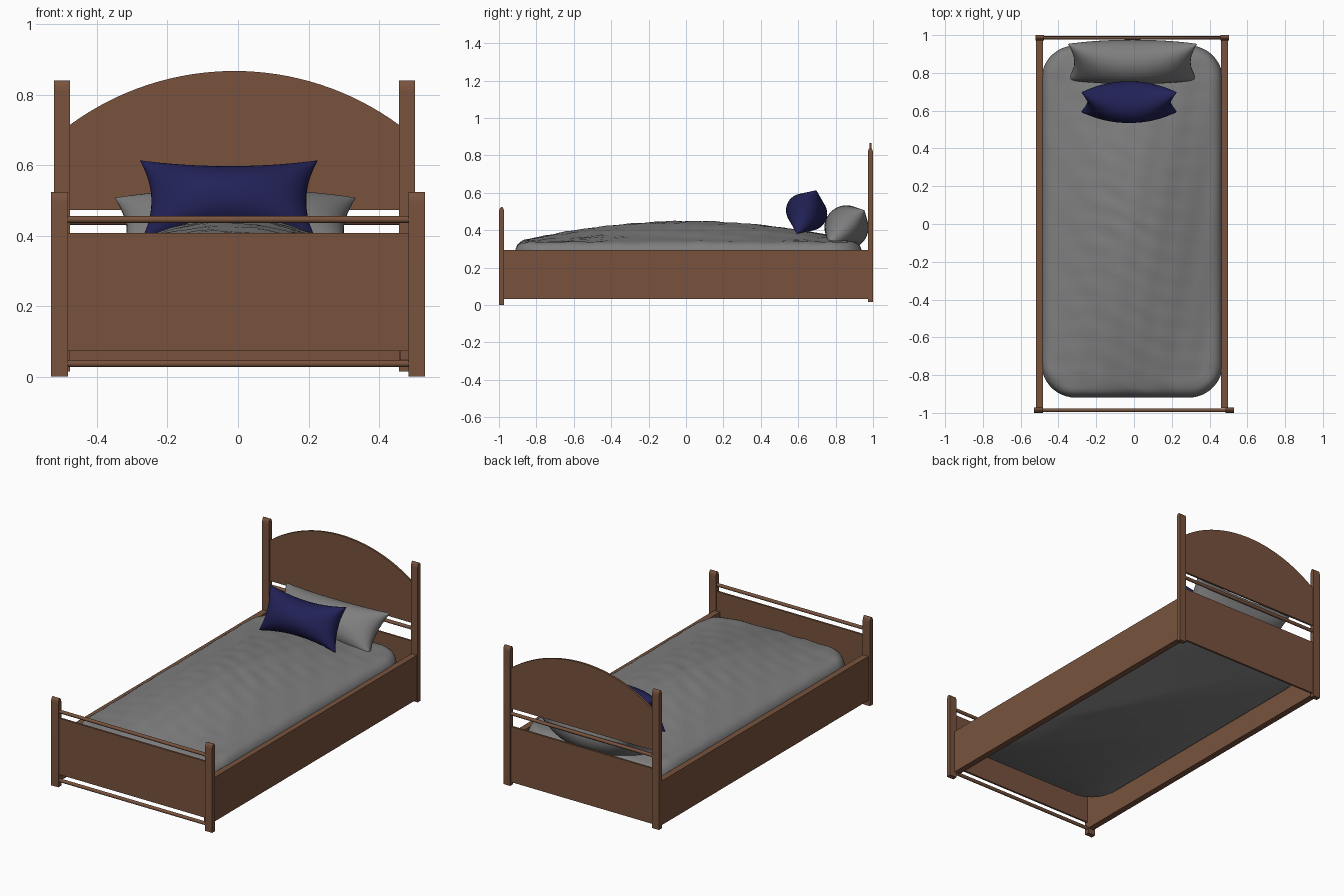
import bpy, bmesh, math
from mathutils import Matrix, Vector

if "Cube" in bpy.data.objects:
    bpy.data.objects.remove(bpy.data.objects["Cube"])


def material(name, rgb):
    m = bpy.data.materials.new(name)
    m.diffuse_color = (*rgb, 1)
    m.use_nodes = True
    m.node_tree.nodes["Principled BSDF"].inputs["Base Color"].default_value = m.diffuse_color
    return m


WOOD = material("brown wood", (0.188, 0.086, 0.047))
GREY = material("grey cloth", (0.21, 0.21, 0.21))
NAVY = material("navy cloth", (0.016, 0.016, 0.098))


def finish(name, bm, mat, angle=None):
    bmesh.ops.recalc_face_normals(bm, faces=bm.faces[:])
    me = bpy.data.meshes.new(name)
    bm.to_mesh(me)
    bm.free()
    me.materials.append(mat)
    ob = bpy.data.objects.new(name, me)
    bpy.context.collection.objects.link(ob)
    if angle:
        bpy.ops.object.select_all(action='DESELECT')
        ob.select_set(True)
        bpy.context.view_layer.objects.active = ob
        bpy.ops.object.shade_smooth_by_angle(angle=math.radians(angle))
    return ob


def prism(name, pts, offset, mat=WOOD, angle=30):
    """Extrude a planar outline by an offset vector."""
    bm = bmesh.new()
    f = bm.faces.new([bm.verts.new(p) for p in pts])
    ext = bmesh.ops.extrude_face_region(bm, geom=[f])
    bmesh.ops.translate(bm, vec=offset,
                        verts=[g for g in ext["geom"] if isinstance(g, bmesh.types.BMVert)])
    return finish(name, bm, mat, angle)


def box(name, x0, x1, y0, y1, z0, z1):
    prism(name, [(x0, y0, z0), (x1, y0, z0), (x1, y1, z0), (x0, y1, z0)], (0, 0, z1 - z0))


def post(name, x0, x1, y0, y1, z0, z1, rise=0.03):
    # post with a tall rounded top, front to back
    r, cy = (y1 - y0) / 2, (y0 + y1) / 2
    pts = [(x0, y0, z0)]
    for i in range(13):
        a = math.pi * i / 12
        pts.append((x0, cy - r * math.cos(a), z1 - rise + rise * math.sin(a)))
    pts.append((x0, y1, z0))
    prism(name, pts, (x1 - x0, 0, 0))


def rod(name, x0, x1, y, z, r=0.01):
    pts = [(x0, y + r * math.cos(a), z + r * math.sin(a))
           for a in (math.tau * i / 16 for i in range(16))]
    prism(name, pts, (x1 - x0, 0, 0), angle=40)


# Footboard
for side, x0, x1 in (("left", -0.53, -0.482), ("right", 0.484, 0.53)):
    post(side + "_foot_post", x0, x1, -1.0, -0.972, 0, 0.524)
box("foot_panel", -0.485, 0.487, -0.992, -0.98, 0.073, 0.408)
rod("foot_upper_rod", -0.485, 0.487, -0.986, 0.446)
rod("foot_lower_rod", -0.485, 0.487, -0.986, 0.037)

# Headboard
for side, x0, x1 in (("left", -0.522, -0.477), ("right", 0.457, 0.502)):
    post(side + "_head_post", x0, x1, 0.972, 1.0, 0.015, 0.84)
box("head_panel", -0.48, 0.46, 0.98, 0.992, 0.035, 0.365)
rod("head_rod", -0.48, 0.46, 0.986, 0.44)

# Arched head panel, a circular arc through sides and peak
half, rise, cx = 0.467, 0.153, -0.01
R = (half ** 2 + rise ** 2) / (2 * rise)
a0 = math.asin(half / R)
arch = [(cx - half, 0.98, 0.473), (cx + half, 0.98, 0.473)]
for i in range(33):
    a = a0 * (1 - i / 16)
    arch.append((cx + R * math.sin(a), 0.98, 0.867 - R + R * math.cos(a)))
prism("head_arch_panel", arch, (0, 0.012, 0))

# Side rails
for side, x0, x1 in (("left", -0.52, -0.482), ("right", 0.46, 0.497)):
    box(side + "_rail", x0, x1, -0.975, 0.975, 0.032, 0.294)


# Mattress with domed, slightly wrinkled cover
def outline(hx, hy, r, n=12, m=24):
    pts = []
    for qx, qy, s in ((1, 1, 0), (-1, 1, 1), (-1, -1, 2), (1, -1, 3)):
        for i in range(n):
            a = math.pi / 2 * (s + i / (n - 1))
            pts.append(Vector((qx * (hx - r) + r * math.cos(a), qy * (hy - r) + r * math.sin(a))))
    out = []
    for i, p in enumerate(pts):
        out.append(p)
        if i % n == n - 1:  # subdivide the straight sides
            q = pts[(i + 1) % len(pts)]
            out += [p.lerp(q, k / m) for k in range(1, m)]
    return out


MX, MY, HX, HY = -0.01, 0.013, 0.48, 0.932


def top_z(x, y):
    u, v = min(1, abs(x / HX)), min(1, abs(y / HY))
    dome = 0.115 * (1 - u * u) ** 1.8 * (1 - v * v)
    wrinkle = 0.0025 * math.sin(38 * x + 9 * y) * math.sin(17 * y - 6 * x) \
        + 0.0018 * math.sin(55 * y + 13 * x + 2 * math.sin(9 * x))
    return 0.333 + dome + wrinkle


bm = bmesh.new()
rings = []
# lower edge and bulging side, as (inset, height)
for inset, z in ((0.03, 0.15), (0.01, 0.165), (0.002, 0.21), (0.0, 0.265), (0.006, 0.295)):
    rings.append([bm.verts.new((p.x + MX, p.y + MY, z))
                  for p in outline(HX - inset, HY - inset, 0.18 - inset)])
# shoulder blending into the dome
for inset, drop in ((0.018, 0.016), (0.035, 0.005), (0.055, 0)):
    rings.append([bm.verts.new((p.x + MX, p.y + MY, top_z(p.x, p.y) - drop))
                  for p in outline(HX - inset, HY - inset, 0.18 - inset)])
inner = outline(HX - 0.055, HY - 0.055, 0.125)
for k in range(1, 24):
    s = 1 - k / 24
    rings.append([bm.verts.new((p.x * s + MX, p.y * s + MY, top_z(p.x * s, p.y * s))) for p in inner])
for a, b in zip(rings, rings[1:]):
    for i in range(len(a)):
        j = (i + 1) % len(a)
        bm.faces.new((a[i], a[j], b[j], b[i]))
bm.faces.new(rings[0])
c = bm.verts.new((MX, MY, top_z(0, 0)))
for i in range(len(inner)):
    bm.faces.new((rings[-1][i], rings[-1][(i + 1) % len(inner)], c))
finish("mattress", bm, GREY, 50)


# Pillows: pinched cushions leaning back
def pillow(name, mat, center, w, h, t, lean, pinch_x, pinch_y, n=28):
    bm = bmesh.new()
    for s in (-1, 1):
        grid = []
        for i in range(n + 1):
            u = -math.cos(math.pi * i / n)
            row = []
            for j in range(n + 1):
                v = -math.cos(math.pi * j / n)
                x = w / 2 * u * (1 - pinch_x * (1 - v * v))
                z = h / 2 * v * (1 - pinch_y * (1 - u * u))
                y = s * t / 2 * max(0, (1 - u * u) * (1 - v * v)) ** 0.48
                row.append(bm.verts.new((x, y, z)))
            grid.append(row)
        for i in range(n):
            for j in range(n):
                bm.faces.new((grid[i][j], grid[i + 1][j], grid[i + 1][j + 1], grid[i][j + 1]))
    bmesh.ops.remove_doubles(bm, verts=bm.verts[:], dist=1e-5)
    bmesh.ops.transform(bm, verts=bm.verts[:], matrix=Matrix.Translation(center)
                        @ Matrix.Rotation(math.radians(-lean), 4, 'X'))
    finish(name, bm, mat, 80)


pillow("grey_pillow", GREY, (-0.008, 0.858, 0.415), 0.685, 0.265, 0.235, 46, 0.1, 0.12)
pillow("navy_pillow", NAVY, (-0.026, 0.645, 0.497), 0.505, 0.255, 0.225, 24, 0.13, 0.24)
